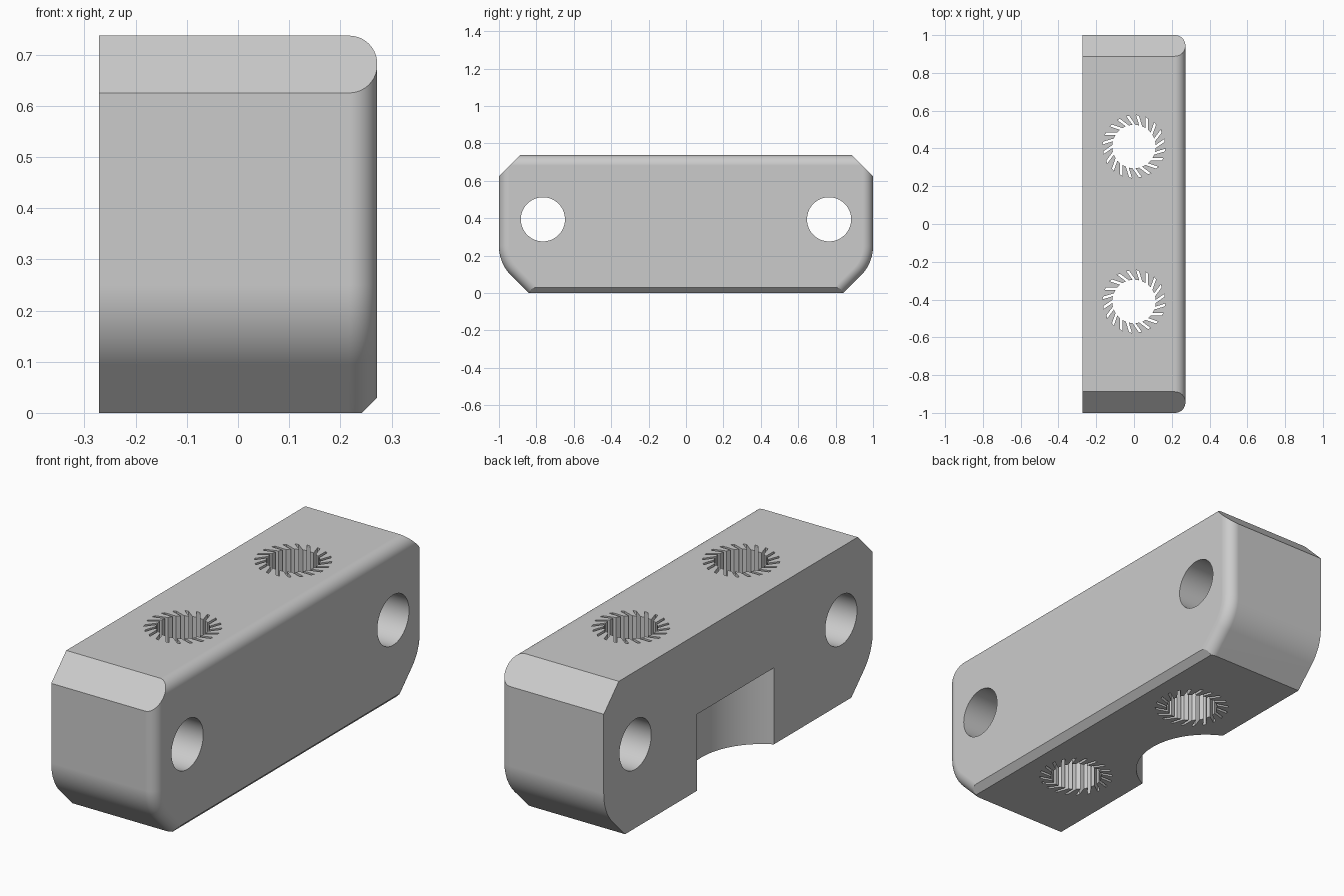
import bpy, bmesh
from math import sin, cos, radians, pi, sqrt
from mathutils import Vector

cube = bpy.data.objects.get("Cube")
if cube:
    bpy.data.objects.remove(cube, do_unlink=True)

W, H = 0.272, 0.737          # half width, height
FILLET, CHAMFER = 0.055, 0.03
ARC_R, ARC_Z = 0.22, 0.25    # rounded lower ends

grey = bpy.data.materials.new("plain_grey")
grey.use_nodes = True
colour = (0.6, 0.6, 0.6, 1)
grey.diffuse_color = colour
grey.node_tree.nodes["Principled BSDF"].inputs["Base Color"].default_value = colour


def add_object(name, bm):
    bmesh.ops.recalc_face_normals(bm, faces=bm.faces)
    mesh = bpy.data.meshes.new(name)
    bm.to_mesh(mesh)
    bm.free()
    mesh.materials.append(grey)
    obj = bpy.data.objects.new(name, mesh)
    bpy.context.collection.objects.link(obj)
    return obj


def loft(bm, rings):
    """Join equal closed rings of points and cap both ends."""
    loops = [[bm.verts.new(p) for p in ring] for ring in rings]
    for a, b in zip(loops, loops[1:]):
        for i in range(len(a)):
            j = (i + 1) % len(a)
            bm.faces.new((a[i], a[j], b[j], b[i]))
    bm.faces.new(loops[0])
    bm.faces.new(loops[-1])


def side_profile(x, inset, bottom):
    """Outline of the block across y and z, moved inward."""
    half = [(1 - inset, H - inset)]
    r = ARC_R - inset
    for k in range(11):
        a = radians(4.5 * k)
        half.append((1 - ARC_R + r * cos(a), ARC_Z - r * sin(a)))
    y, z = half[-1]
    half.append((y - (z - bottom), bottom))
    ring = half + [(-y, z) for y, z in reversed(half)]
    return [(x, y, z) for y, z in ring]


# Block: one square side, the other filleted with a chamfered lower edge
rings = [side_profile(-W, 0, 0)]
for k in range(11):
    a = radians(9 * k)
    x = W - FILLET + FILLET * sin(a)
    rings.append(side_profile(x, FILLET * (1 - cos(a)), max(0, x - W + CHAMFER)))
bm = bmesh.new()
loft(bm, rings)

# Sloped cuts along both upper ends
for side in (1, -1):
    cut = bmesh.ops.bisect_plane(
        bm, geom=bm.verts[:] + bm.edges[:] + bm.faces[:],
        plane_co=(0, side, 0.625), plane_no=Vector((0, side, 1)).normalized(),
        clear_outer=True)
    edges = [e for e in cut["geom_cut"] if isinstance(e, bmesh.types.BMEdge)]
    bmesh.ops.contextual_create(bm, geom=edges)
block = add_object("mounting_block", bm)


def circle(r, n):
    return [(r * cos(2 * pi * i / n), r * sin(2 * pi * i / n)) for i in range(n)]


def slotted_circle(r, n, length, lean):
    """Round hole with narrow leaning slots around it."""
    pts = []
    for i in range(n):
        a = 2 * pi * i / n
        d = (length * cos(a + lean), length * sin(a + lean))
        p, q = [(r * cos(a + s), r * sin(a + s)) for s in (-0.07, 0.07)]
        pts += [p, (p[0] + d[0], p[1] + d[1]), (q[0] + d[0], q[1] + d[1]), q]
        pts.append((r * cos(a + pi / n), r * sin(a + pi / n)))
    return pts


def cutter(name, place, start, end):
    bm = bmesh.new()
    loft(bm, [place(start), place(end)])
    return add_object(name, bm)


# Cross bores, slotted upright bores and the round pocket
cutters = []
slots = slotted_circle(0.115, 20, 0.058, radians(35))
for side in (1, -1):
    cutters.append(cutter("cross_bore_cutter", lambda x: [
        (x, side * 0.765 + u, 0.394 + v) for u, v in circle(0.118, 64)], -1, 1))
    cutters.append(cutter("slotted_bore_cutter", lambda z: [
        (u, side * 0.41 + v, z) for u, v in slots], -1, 2))
cutters.append(cutter("pocket_cutter", lambda z: [
    (u - 0.411, v + 0.02, z) for u, v in circle(0.317, 96)], -0.5, 0.36))

bpy.ops.object.select_all(action='DESELECT')
bpy.context.view_layer.objects.active = block
block.select_set(True)
for c in cutters:
    c.hide_render = True
    mod = block.modifiers.new("cut", 'BOOLEAN')
    mod.operation = 'DIFFERENCE'
    mod.solver = 'EXACT'
    mod.object = c
    bpy.ops.object.modifier_apply(modifier=mod.name)
    bpy.data.objects.remove(c, do_unlink=True)

bpy.ops.object.shade_smooth_by_angle(angle=radians(25))
weighted = block.modifiers.new("even_shading", 'WEIGHTED_NORMAL')
weighted.keep_sharp = True
